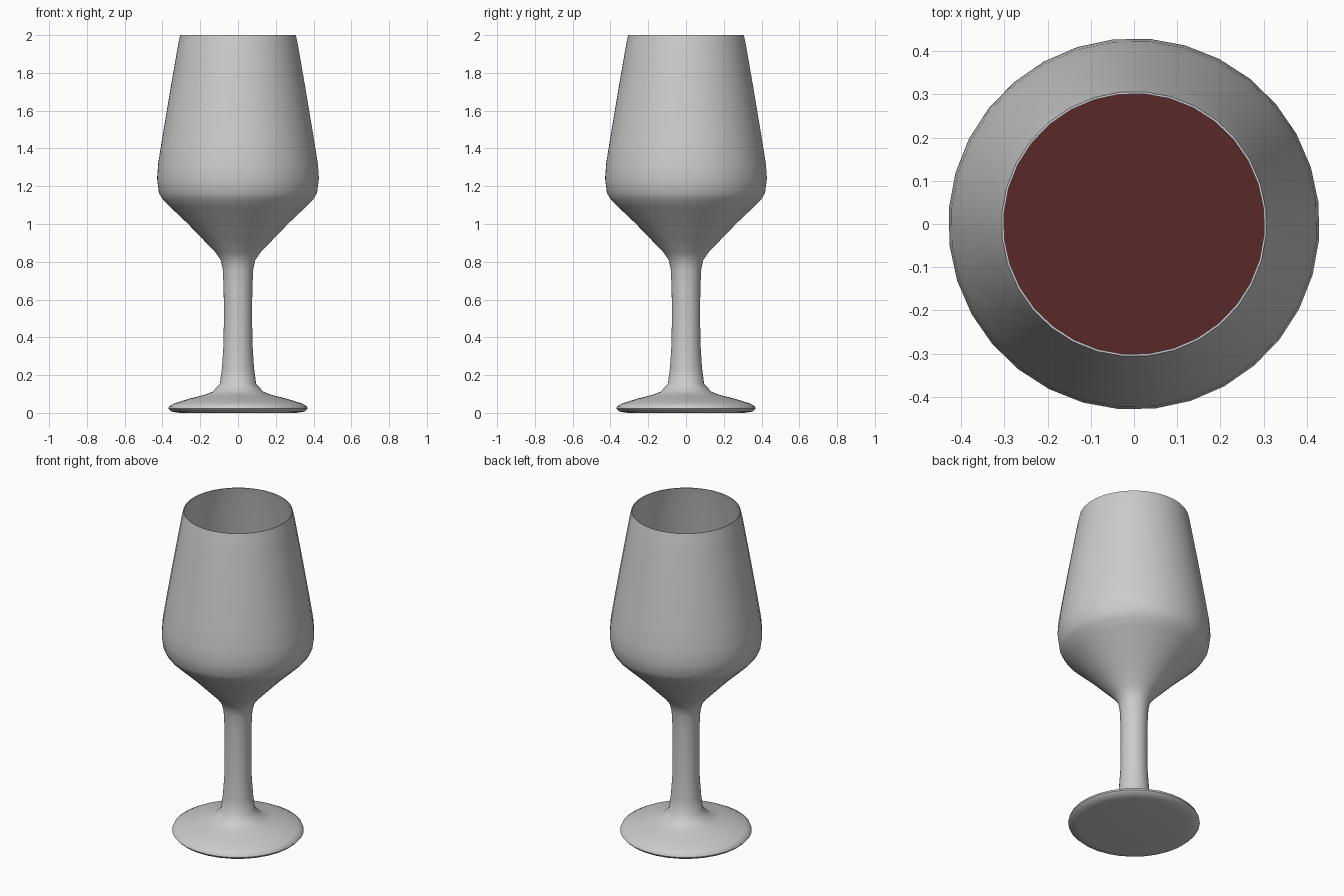
import bpy, bmesh, math

if "Cube" in bpy.data.objects:
    bpy.data.objects.remove(bpy.data.objects["Cube"])

SIDES = 32
PHASE = math.radians(6.5)


def lathe(name, profile):
    """Spin an (r, z) profile about the z axis; r = 0 points become poles."""
    bm = bmesh.new()
    rings = []
    for r, z in profile:
        if r == 0:
            rings.append([bm.verts.new((0, 0, z))] * SIDES)
        else:
            angles = [PHASE + 2 * math.pi * i / SIDES for i in range(SIDES)]
            rings.append([bm.verts.new((r * math.cos(a), r * math.sin(a), z)) for a in angles])
    for low, high in zip(rings, rings[1:]):
        for i in range(SIDES):
            j = (i + 1) % SIDES
            corners = dict.fromkeys((low[i], low[j], high[j], high[i]))
            bm.faces.new(list(corners))
    bmesh.ops.recalc_face_normals(bm, faces=bm.faces)
    mesh = bpy.data.meshes.new(name)
    bm.to_mesh(mesh)
    bm.free()
    obj = bpy.data.objects.new(name, mesh)
    bpy.context.collection.objects.link(obj)
    bpy.ops.object.select_all(action='DESELECT')
    obj.select_set(True)
    bpy.context.view_layer.objects.active = obj
    bpy.ops.object.shade_smooth_by_angle(angle=math.radians(50))
    return obj


# Foot and stem outline, from the underside up
foot_stem = [(0, 0), (0.31, 0), (0.355, 0.007), (0.37, 0.022), (0.365, 0.036),
             (0.34, 0.05), (0.26, 0.075), (0.18, 0.095), (0.135, 0.112),
             (0.096, 0.155), (0.085, 0.24), (0.077, 0.36), (0.075, 0.5),
             (0.076, 0.66), (0.081, 0.76), (0.092, 0.81)]

# Bowl outline, from the stem to the rim
bowl = [(0.12, 0.85), (0.18, 0.912), (0.27, 1.005), (0.36, 1.09), (0.40, 1.13),
        (0.42, 1.165), (0.43, 1.24), (0.424, 1.32), (0.405, 1.44),
        (0.365, 1.68), (0.332, 1.87), (0.317, 1.955), (0.307, 2.0)]

# Thin inner wall, from the rim down to a closed bottom
WALL = 0.005
inner = [(r - WALL, z + (0.006 if z < 1.15 else 0)) for r, z in bowl]
lining = inner[::-1] + [(0.06, 0.825), (0, 0.818)]

lathe("wine_glass", foot_stem + bowl + lining)

# Wine filling the lower bowl
GAP = 0.003
fill = [(r - GAP, z + GAP) for r, z in inner if z < 1.3]
wine = lathe("wine", [(0, 0.825), (0.057, 0.83)] + fill[:-1] + [(0.421, 1.25), (0, 1.25)])
mat = bpy.data.materials.new("red_wine")
mat.diffuse_color = (0.1, 0.022, 0.02, 1)
mat.use_nodes = True
mat.node_tree.nodes["Principled BSDF"].inputs["Base Color"].default_value = mat.diffuse_color
wine.data.materials.append(mat)
